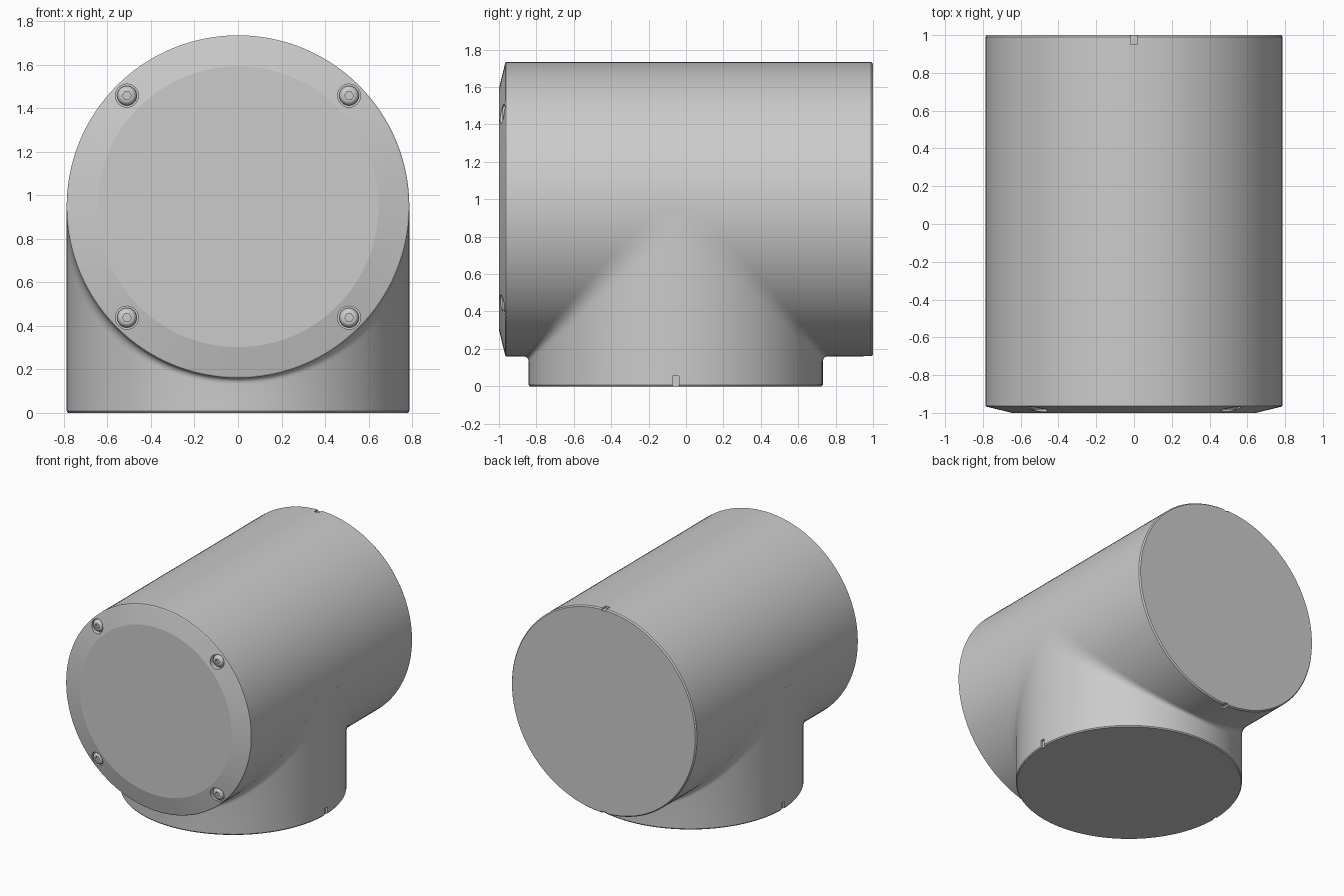
import bpy, bmesh, math
from mathutils import Matrix, Vector

if "Cube" in bpy.data.objects:
    bpy.data.objects.remove(bpy.data.objects["Cube"], do_unlink=True)

R, ZC, YC = 0.787, 0.947, -0.055     # tube radius, run axis height, branch axis
SIDES = 128
SCREWS = [(sx * 0.51, ZC + sz * 0.51) for sx in (-1, 1) for sz in (-1, 1)]

grey = bpy.data.materials.new("light_grey")
grey.use_nodes = True
grey.diffuse_color = (0.6, 0.6, 0.6, 1)
grey.node_tree.nodes["Principled BSDF"].inputs["Base Color"].default_value = (0.6, 0.6, 0.6, 1)


def finish(name, bm, angle=30):
    bmesh.ops.recalc_face_normals(bm, faces=bm.faces)
    mesh = bpy.data.meshes.new(name)
    bm.to_mesh(mesh)
    bm.free()
    mesh.materials.append(grey)
    ob = bpy.data.objects.new(name, mesh)
    bpy.context.collection.objects.link(ob)
    smooth(ob, angle)
    return ob


def smooth(ob, angle):
    bpy.ops.object.select_all(action='DESELECT')
    ob.select_set(True)
    bpy.context.view_layer.objects.active = ob
    bpy.ops.object.shade_smooth_by_angle(angle=math.radians(angle))


def bridge(bm, a, b):
    for i in range(len(a)):
        j = (i + 1) % len(a)
        bm.faces.new((a[i], a[j], b[j], b[i]))


def lathe_y(name, profile, x=0, z=ZC, sides=SIDES, angle=30):
    """Closed turned solid about a line parallel to y; profile is (radius, y)."""
    bm = bmesh.new()
    rings = []
    for r, y in profile:
        turn = [2 * math.pi * i / sides for i in range(sides)]
        rings.append([bm.verts.new((x + r * math.cos(a), y, z + r * math.sin(a))) for a in turn])
    for a, b in zip(rings, rings[1:]):
        bridge(bm, a, b)
    bm.faces.new(rings[0])
    bm.faces.new(rings[-1])
    return finish(name, bm, angle)


def box(name, size, centre):
    bm = bmesh.new()
    bmesh.ops.create_cube(bm, size=1, matrix=Matrix.Translation(centre) @ Matrix.Diagonal((*size, 1)))
    return finish(name, bm)


def cut(ob, cutters, angle):
    for c in cutters:
        c.hide_render = True
        mod = ob.modifiers.new("cut", 'BOOLEAN')
        mod.operation, mod.solver, mod.object = 'DIFFERENCE', 'EXACT', c
        bpy.ops.object.select_all(action='DESELECT')
        bpy.context.view_layer.objects.active = ob
        ob.select_set(True)
        bpy.ops.object.modifier_apply(modifier=mod.name)
        bpy.data.objects.remove(c, do_unlink=True)
    smooth(ob, angle)


# Horizontal run with a chamfered rear rim and two index notches
run = lathe_y("run_tube", [(R, -0.94), (R, 0.99), (R - 0.008, 1)])
cut(run, [box("notch_cutter", (0.036, 0.1, 0.03), (0, 1, ZC + s * R)) for s in (-1, 1)], 30)

# Vertical branch: each column climbs, then curves tangentially into the run
bm = bmesh.new()
STEPS = 8
columns = []
for i in range(SIDES):
    a = 2 * math.pi * (i + 0.5) / SIDES
    c, s = math.cos(a), math.sin(a)
    sign, h = math.copysign(1, s), abs(s)
    blend = 0.03 + 0.1 * (1 - h)
    low = Vector((R * c, YC + R * s, ZC - R * h - blend))
    corner = low + Vector((0, 0, blend))
    high = corner + Vector((0, sign * blend, 0))
    pts = [Vector(((R - 0.006) * c, YC + (R - 0.006) * s, 0)), Vector((low.x, low.y, 0.008))]
    for k in range(STEPS + 1):
        t = k / STEPS
        pts.append(low * (1 - t) ** 2 + corner * 2 * t * (1 - t) + high * t * t)
    columns.append([bm.verts.new(p) for p in pts])
rings = list(zip(*columns))
for a, b in zip(rings, rings[1:]):
    bridge(bm, a, b)
bm.faces.new(rings[0])
hub = bm.verts.new((0, YC, ZC))
for i in range(SIDES):
    bm.faces.new((rings[-1][i], rings[-1][(i + 1) % SIDES], hub))
branch = finish("branch_tube", bm)
cut(branch, [box("notch_cutter", (0.03, 0.036, 0.11), (s * R, YC, 0)) for s in (-1, 1)], 30)

# Front cover with a sloped rim and four screw recesses
cover = lathe_y("front_cover", [(R, -0.94), (R, -0.963), (R - 0.006, -0.967), (0.645, -1)], angle=10)
cut(cover, [lathe_y("recess_cutter", [(0.053, -0.952), (0.053, -1.1)], x, z, 32)
            for x, z in SCREWS], 10)

# Button-head screws with hexagonal sockets
for n, (x, z) in enumerate(SCREWS):
    screw = lathe_y(f"screw_{n + 1}", [(0.045, -0.945), (0.045, -0.962), (0.041, -0.972),
                                       (0.034, -0.979), (0.027, -0.982)], x, z, 32)
    cut(screw, [lathe_y("socket_cutter", [(0.02, -0.962), (0.02, -1.1)], x, z, 6)], 30)
